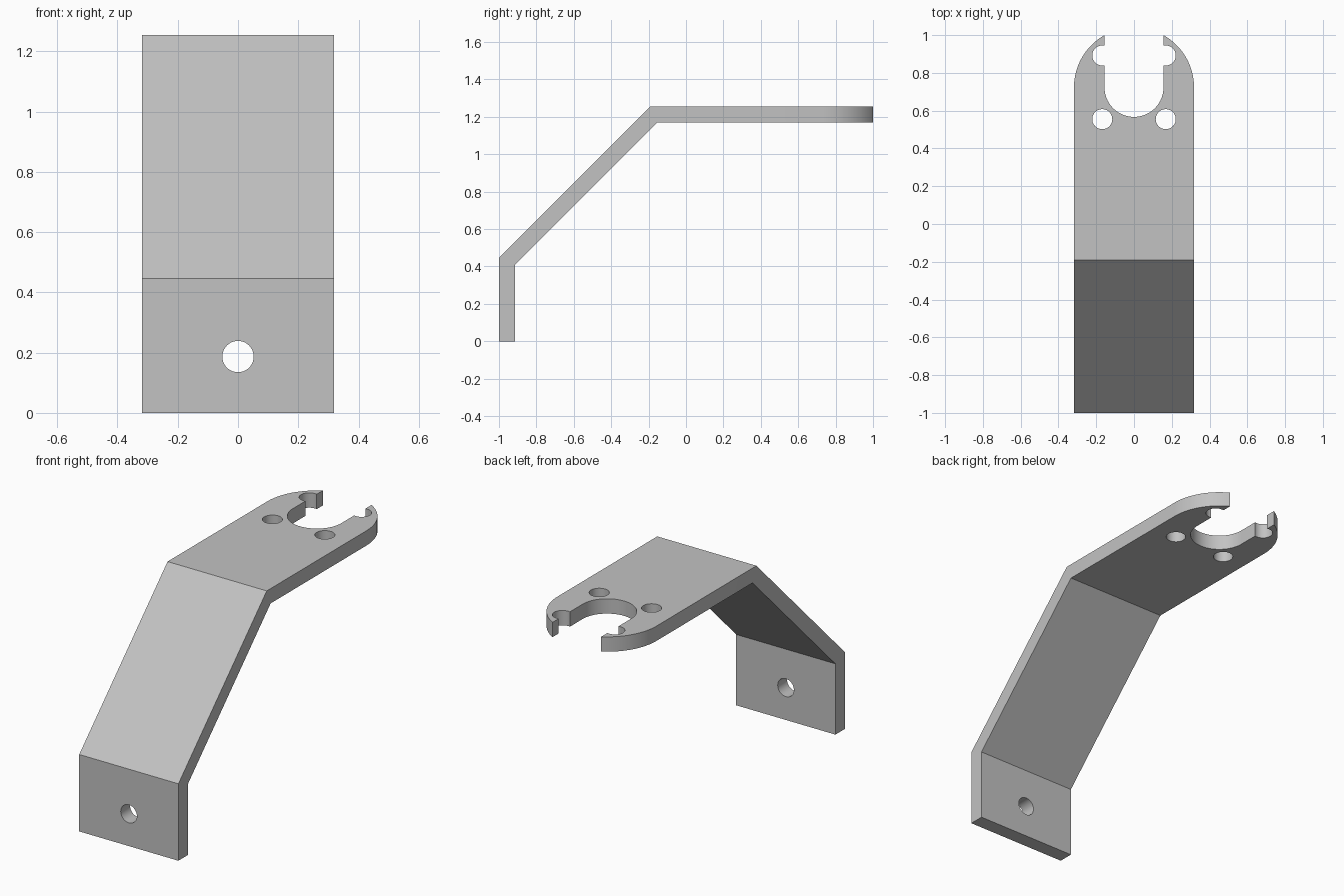
import bpy, bmesh, math
from mathutils import Vector

if "Cube" in bpy.data.objects:
    bpy.data.objects.remove(bpy.data.objects["Cube"], do_unlink=True)

HALF_W = 0.318      # half the strip width
THICK = 0.086       # sheet thickness
TOP = 1.255         # height of the upper face
BEND = 0.446        # height of the lower outer bend
END_Y = 0.723       # centre of the rounded end and the slot
SLOT_R = 0.156
HOLE_R = 0.053


def prism(name, points, direction):
    """Extrude a closed loop of 3D points along a direction."""
    bm = bmesh.new()
    face = bm.faces.new([bm.verts.new(p) for p in points])
    ext = bmesh.ops.extrude_face_region(bm, geom=[face])
    moved = [v for v in ext["geom"] if isinstance(v, bmesh.types.BMVert)]
    bmesh.ops.translate(bm, verts=moved, vec=Vector(direction))
    bmesh.ops.recalc_face_normals(bm, faces=bm.faces)
    mesh = bpy.data.meshes.new(name)
    bm.to_mesh(mesh)
    bm.free()
    obj = bpy.data.objects.new(name, mesh)
    bpy.context.collection.objects.link(obj)
    return obj


def arc(x, y, r, start, end, steps):
    angles = [start + (end - start) * i / steps for i in range(steps + 1)]
    return [(x + r * math.cos(a), y + r * math.sin(a)) for a in angles]


def boolean(target, cutter, operation):
    cutter.hide_render = True
    mod = target.modifiers.new(cutter.name, "BOOLEAN")
    mod.object, mod.operation, mod.solver = cutter, operation, "EXACT"


# Bent strip: side profile with mitred bends, made oversize for trimming
inset = THICK * math.tan(math.pi / 8)
rise = TOP - BEND
profile = [
    (-1, 0), (-1, BEND), (-1 + rise, TOP), (1.2, TOP), (1.2, TOP - THICK),
    (-1 + rise + inset, TOP - THICK), (-1 + THICK, BEND - inset), (-1 + THICK, 0),
]
bracket = prism("bent_bracket", [(-0.5, y, z) for y, z in profile], (1, 0, 0))

# Outline with the rounded far end
outline = arc(0, END_Y, HALF_W, 0, math.pi, 48) + [(-HALF_W, -1.2), (HALF_W, -1.2)]
cutters = [prism("outline_trim", [(x, y, -0.2) for x, y in outline], (0, 0, 2))]
boolean(bracket, cutters[0], "INTERSECT")

# Open U slot
slot = arc(0, END_Y, SLOT_R, math.pi, math.tau, 40) + [(SLOT_R, 1.3), (-SLOT_R, 1.3)]
cutters.append(prism("slot_cutter", [(x, y, 1) for x, y in slot], (0, 0, 0.5)))

# Four holes around the slot
for x in (-0.168, 0.168):
    for y in (END_Y - 0.168, END_Y + 0.169):
        ring = arc(x, y, HOLE_R, 0, math.tau, 40)[:-1]
        cutters.append(prism("plate_hole_cutter", [(a, b, 1) for a, b in ring], (0, 0, 0.5)))

# Mounting hole in the upright foot
ring = arc(0, 0.187, 0.052, 0, math.tau, 40)[:-1]
cutters.append(prism("foot_hole_cutter", [(a, -1.2, b) for a, b in ring], (0, 0.5, 0)))
for cutter in cutters[1:]:
    boolean(bracket, cutter, "DIFFERENCE")

# Bake the cuts and drop the cutters
graph = bpy.context.evaluated_depsgraph_get()
mesh = bpy.data.meshes.new_from_object(bracket.evaluated_get(graph))
bracket.modifiers.clear()
bracket.data = mesh
for cutter in cutters:
    bpy.data.objects.remove(cutter, do_unlink=True)

# Plain grey metal
grey = bpy.data.materials.new("light_grey")
grey.use_nodes = True
color = (0.54, 0.54, 0.54, 1)
grey.diffuse_color = color
grey.node_tree.nodes["Principled BSDF"].inputs["Base Color"].default_value = color
mesh.materials.clear()
mesh.materials.append(grey)

bpy.ops.object.select_all(action="DESELECT")
bracket.select_set(True)
bpy.context.view_layer.objects.active = bracket
bpy.ops.object.shade_smooth_by_angle(angle=math.radians(30))
